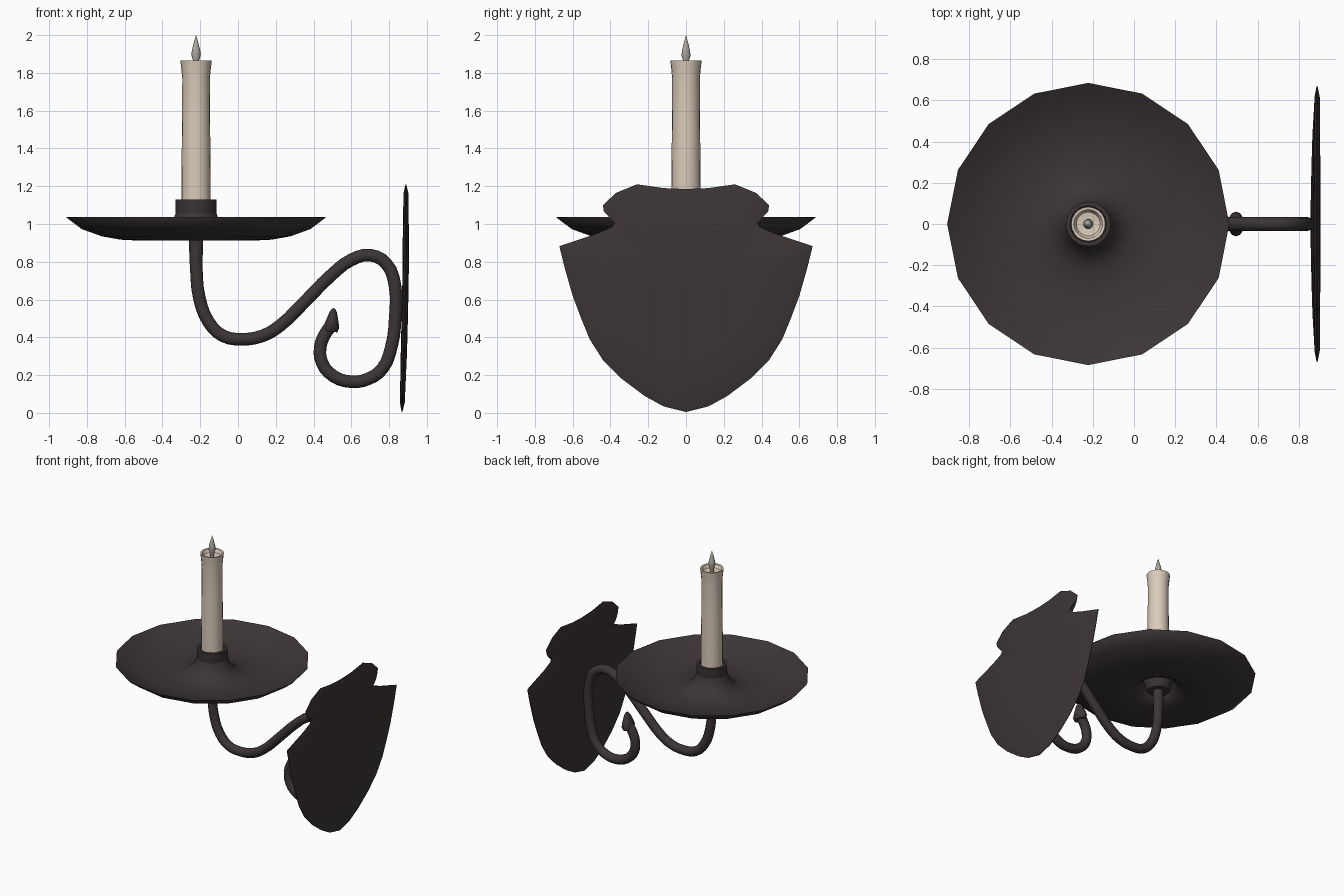
import bpy, bmesh, math
from mathutils import Vector, Matrix

if "Cube" in bpy.data.objects:
    bpy.data.objects.remove(bpy.data.objects["Cube"])

CX = -0.222  # axis of dish and candle


def material(name, rgb):
    m = bpy.data.materials.new(name)
    m.diffuse_color = (*rgb, 1)
    m.use_nodes = True
    m.node_tree.nodes["Principled BSDF"].inputs["Base Color"].default_value = m.diffuse_color
    return m


IRON = material("dark iron", (0.045, 0.035, 0.036))
WAX = material("cream wax", (0.70, 0.60, 0.49))
BULB = material("grey flame", (0.42, 0.39, 0.35))


def finish(ob, mat, angle=40):
    ob.data.materials.clear()
    ob.data.materials.append(mat)
    bpy.ops.object.select_all(action='DESELECT')
    ob.select_set(True)
    bpy.context.view_layer.objects.active = ob
    bpy.ops.object.shade_smooth_by_angle(angle=math.radians(angle))
    return ob


def from_bmesh(name, bm, mat, angle=40):
    bmesh.ops.remove_doubles(bm, verts=bm.verts, dist=1e-5)
    bmesh.ops.recalc_face_normals(bm, faces=bm.faces)
    me = bpy.data.meshes.new(name)
    bm.to_mesh(me)
    bm.free()
    ob = bpy.data.objects.new(name, me)
    bpy.context.collection.objects.link(ob)
    return finish(ob, mat, angle)


def revolve(name, profile, mat, sides=16, matrix=None, angle=40):
    """Spin (radius, z) points round the z axis; radius 0 ends are closed."""
    bm = bmesh.new()
    rings = [[bm.verts.new((r * math.cos(2 * math.pi * i / sides),
                            r * math.sin(2 * math.pi * i / sides), z))
              for i in range(sides)] for r, z in profile if r > 0]
    for a, b in zip(rings, rings[1:]):
        for i in range(sides):
            j = (i + 1) % sides
            bm.faces.new((a[i], a[j], b[j], b[i]))
    for (r, z), ring in ((profile[0], rings[0]), (profile[-1], rings[-1])):
        if r == 0:
            tip = bm.verts.new((0, 0, z))
            for i in range(sides):
                bm.faces.new((ring[i], ring[(i + 1) % sides], tip))
    bm.transform(matrix or Matrix.Translation((CX, 0, 0)))
    return from_bmesh(name, bm, mat, angle)


# Drip dish: thin sheet rising to a flared neck in the middle
top = [(.685, 1.036), (.60, .988), (.50, .951), (.40, .932), (.30, .928),
       (.22, .938), (.165, .965), (.125, 1.01), (.107, 1.06)]
under = [(.09, 1.045), (.112, 1.0), (.155, .95), (.215, .922), (.30, .912),
         (.40, .917), (.50, .935), (.605, .973), (.685, 1.033)]
revolve("drip_dish", top + under + top[:1], IRON, 16, angle=60)

# Candle cup
revolve("candle_cup", [(0, .925), (.075, .925), (.09, .945), (.108, 1.03), (.109, 1.13),
                       (.088, 1.13), (.085, 1.05), (0, 1.05)], IRON, 16)

# Candle with flared, hollowed top
revolve("candle", [(0, 1.05), (.078, 1.05), (.077, 1.3), (.074, 1.55), (.073, 1.77),
                   (.078, 1.82), (.083, 1.865), (.07, 1.863), (.058, 1.84),
                   (0, 1.832)], WAX, 20)

# Flame
revolve("flame", [(0, 1.83), (.013, 1.832), (.016, 1.865), (.025, 1.892), (.022, 1.92),
                  (.012, 1.96), (0, 2.0)], BULB, 10, angle=60)

# Scrolling arm
path = [(-.222, .935), (-.22, .75), (-.205, .61), (-.155, .48), (-.08, .408), (.02, .39),
        (.13, .408), (.22, .46), (.35, .585), (.5, .735), (.6, .81), (.7, .835),
        (.785, .79), (.83, .68), (.832, .5), (.812, .35), (.765, .235), (.69, .18),
        (.6, .165), (.505, .195), (.445, .265), (.435, .345), (.457, .41), (.49, .46)]
cu = bpy.data.curves.new("scroll_arm", 'CURVE')
cu.dimensions = '3D'
cu.bevel_depth = .035
cu.bevel_resolution = 3
cu.resolution_u = 3
cu.use_fill_caps = True
sp = cu.splines.new('BEZIER')
sp.bezier_points.add(len(path) - 1)
for p, (x, z) in zip(sp.bezier_points, path):
    p.co = (x, 0, z)
    p.handle_left_type = p.handle_right_type = 'AUTO'
sp.bezier_points[0].radius = 1.15
arm = bpy.data.objects.new("scroll_arm", cu)
bpy.context.collection.objects.link(arm)
bpy.ops.object.select_all(action='DESELECT')
arm.select_set(True)
bpy.context.view_layer.objects.active = arm
bpy.ops.object.convert(target='MESH')
finish(bpy.context.view_layer.objects.active, IRON, 60)

# Pointed bud at the end of the scroll
bud = (Matrix.Translation((.492, 0, .43)) @ Matrix.Rotation(.12, 4, 'Y')
       @ Matrix.Diagonal((.68, 1, 1, 1)))
revolve("scroll_bud", [(0, 0), (.05, .0), (.06, .025), (.05, .055), (.028, .105),
                       (.012, .123), (0, .125)], IRON, 12, bud)

# Shield-shaped wall plate, thin at its edge
half = [(.12, 1.19), (.26, 1.21), (.37, 1.165), (.44, 1.10), (.435, 1.065), (.375, 1.015),
        (.39, .985), (.47, .95), (.67, .883), (.665, .86), (.64, .76), (.60, .62),
        (.555, .5), (.51, .39), (.44, .28), (.34, .18), (.22, .09), (.12, .035)]
outline = [(0, 1.185)] + half + [(0, .005)] + [(-y, z) for y, z in reversed(half)]
bm = bmesh.new()


def plate_ring(scale, dx):
    ring = []
    for y, z in outline:
        z = .62 + (z - .62) * scale
        mid = .889 - .021 * max(0, 1 - z / .85) ** 1.5
        ring.append(bm.verts.new((mid + dx, y * scale, z)))
    return ring


rings = [plate_ring(s, d) for s, d in
         ((.5, -.017), (.92, -.013), (1, -.002), (1, .002), (.92, .013), (.5, .016))]
n = len(outline)
for a, b in zip(rings, rings[1:]):
    for i in range(n):
        j = (i + 1) % n
        bm.faces.new((a[i], a[j], b[j], b[i]))
bm.faces.new(rings[0])
bm.faces.new(rings[-1])
from_bmesh("wall_plate", bm, IRON, 40)
